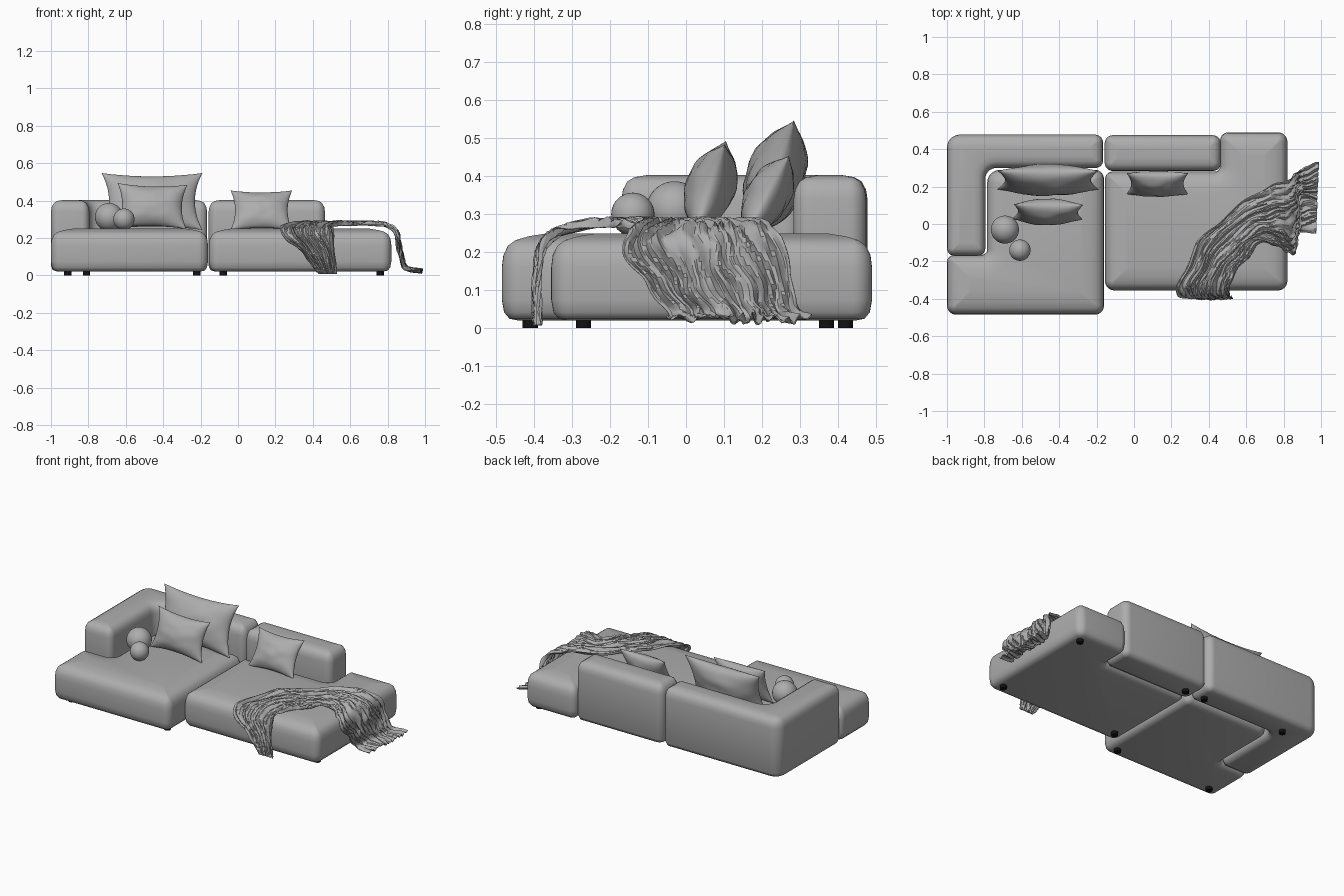
import bpy, bmesh, math
from mathutils import Vector, Matrix, noise

cube = bpy.data.objects.get("Cube")
if cube:
    bpy.data.objects.remove(cube, do_unlink=True)


def material(name, value):
    m = bpy.data.materials.new(name)
    m.use_nodes = True
    col = (value, value, value, 1)
    m.diffuse_color = col
    bsdf = next(n for n in m.node_tree.nodes if n.type == 'BSDF_PRINCIPLED')
    bsdf.inputs["Base Color"].default_value = col
    bsdf.inputs["Roughness"].default_value = 0.8
    return m


FABRIC = material("grey fabric", 0.42)
BLACK = material("black plastic", 0.006)


def finish(name, bm, mat, angle=40, fix_normals=True):
    if fix_normals:
        bmesh.ops.recalc_face_normals(bm, faces=bm.faces)
    me = bpy.data.meshes.new(name)
    bm.to_mesh(me)
    bm.free()
    me.materials.append(mat)
    me.shade_smooth()
    me.set_sharp_from_angle(angle=math.radians(angle))
    ob = bpy.data.objects.new(name, me)
    bpy.context.collection.objects.link(ob)
    return ob


def rounded_outline(corners, radii, d, steps=7):
    """Right-angled counter-clockwise outline with rounded corners, inset by d."""
    out, n = [], len(corners)
    for i in range(n):
        a, p, b = (Vector(corners[(i + k) % n]) for k in (-1, 0, 1))
        d1, d2 = (p - a).normalized(), (b - p).normalized()
        n1, n2 = Vector((-d1.y, d1.x)), Vector((-d2.y, d2.x))
        r = radii[i]
        if d1.cross(d2) > 0:
            c, rad = p + (n1 + n2) * max(r, d + 0.003), -max(r - d, 0.003)
        else:
            c, rad = p - (n1 + n2) * r, r + d
        for k in range(steps + 1):
            t = math.pi / 2 * k / steps
            out.append(c + (n1 * math.cos(t) + n2 * math.sin(t)) * rad)
    return out


def upholstered(name, corners, radii, profile):
    """Loft the outline through (inset, height) rings and cap both ends."""
    bm = bmesh.new()
    rings = [[bm.verts.new((p.x, p.y, z)) for p in rounded_outline(corners, radii, d)]
             for d, z in profile]
    n = len(rings[0])
    for lo, hi in zip(rings, rings[1:]):
        for i in range(n):
            j = (i + 1) % n
            bm.faces.new((lo[i], lo[j], hi[j], hi[i]))
    bm.faces.new(rings[0][::-1])
    bm.faces.new(rings[-1])
    return finish(name, bm, FABRIC, 50)


SEAT = [(.045, .02), (.02, .025), (.006, .042), (0, .075), (0, .16), (.004, .192),
        (.016, .217), (.036, .232), (.07, .242), (.12, .25)]
BACK = [(.035, .02), (.01, .028), (0, .05), (0, .34), (.004, .365), (.016, .387),
        (.035, .398), (.065, .403)]

# Seat bases
upholstered("right_seat",
            [(-1, -.485), (-.16, -.485), (-.16, .29), (-.785, .29), (-.785, -.165), (-1, -.165)],
            [.05, .05, .05, .07, .03, .04], SEAT)
upholstered("left_seat",
            [(-.155, -.355), (.82, -.355), (.82, .49), (.46, .49), (.46, .28), (-.155, .28)],
            [.05, .05, .05, .045, .03, .04], SEAT)
# Corner back with arm, and straight back
upholstered("corner_backrest",
            [(-1, -.17), (-.795, -.17), (-.795, .3), (-.165, .3), (-.165, .478), (-1, .478)],
            [.04, .04, .06, .04, .045, .07], BACK)
upholstered("straight_backrest",
            [(-.157, .283), (.465, .283), (.465, .475), (-.157, .475)], [.045] * 4, BACK)

# Feet
for i, (x, y) in enumerate([(-.91, -.41), (-.22, -.41), (-.22, .37), (-.81, .37),
                            (-.08, -.27), (.76, -.27), (-.08, .37), (.76, .42)]):
    bm = bmesh.new()
    bmesh.ops.create_cone(bm, cap_ends=True, segments=20, radius1=.02, radius2=.02, depth=.026,
                          matrix=Matrix.Translation((x, y, .013)))
    finish(f"foot_{i + 1}", bm, BLACK)


def cushion(name, center, w, h, thick, lean, roll=0, n=22):
    """Square scatter cushion with pinched edges and pointed corners."""
    bm = bmesh.new()
    for side in (-1, 1):
        grid = []
        for i in range(n + 1):
            u = math.sin(math.pi / 2 * (2 * i / n - 1))
            row = []
            for j in range(n + 1):
                v = math.sin(math.pi / 2 * (2 * j / n - 1))
                x = w / 2 * u * (1 - .15 * (1 - v * v))
                z = h / 2 * v * (1 - .13 * (1 - u * u))
                puff = max(0, (1 - u ** 2) * (1 - v ** 2)) ** .55
                crease = 1 + .12 * noise.noise(Vector((u * 2.5, v * 2.5, side + w * 9)))
                row.append(bm.verts.new((x, side * thick / 2 * puff * crease, z)))
            grid.append(row)
        for i in range(n):
            for j in range(n):
                bm.faces.new((grid[i][j], grid[i + 1][j], grid[i + 1][j + 1], grid[i][j + 1]))
    bmesh.ops.remove_doubles(bm, verts=bm.verts, dist=.0004)
    m = (Matrix.Translation(center) @ Matrix.Rotation(-math.radians(lean), 4, 'X')
         @ Matrix.Rotation(math.radians(roll), 4, 'Y'))
    bmesh.ops.transform(bm, matrix=m, verts=bm.verts)
    finish(name, bm, FABRIC, 60)


cushion("large_cushion", (-.46, .235, .395), .54, .32, .155, 18)
cushion("front_cushion", (-.46, .065, .37), .375, .25, .13, 18, 1.5)
cushion("left_cushion", (.125, .215, .348), .33, .24, .115, 28)

# Ball pillows
for name, r, c in [("large_ball_pillow", .075, (-.69, -.03, .312)),
                   ("small_ball_pillow", .057, (-.61, -.14, .3))]:
    bm = bmesh.new()
    bmesh.ops.create_uvsphere(bm, u_segments=32, v_segments=20, radius=r,
                              matrix=Matrix.Translation(c))
    finish(name, bm, FABRIC)

# Throw blanket: two edge paths, from the floor in front, over the seat, to the floor at the side
EDGE_A = [(.43, -.375, .008), (.34, -.375, .12), (.23, -.358, .215), (.26, -.26, .258),
          (.36, -.08, .262), (.52, .07, .264), (.70, .19, .262), (.825, .25, .235),
          (.855, .28, .12), (.89, .30, .03), (.985, .33, .006)]
EDGE_B = [(.53, -.375, .008), (.52, -.375, .12), (.51, -.358, .22), (.54, -.27, .258),
          (.62, -.16, .262), (.70, -.10, .264), (.78, -.13, .258), (.828, -.17, .225),
          (.85, -.11, .12), (.88, -.05, .03), (.97, -.05, .006)]


def spline(points, t):
    """Catmull-Rom position at t in 0..1."""
    n = len(points) - 1
    i = min(int(t * n), n - 1)
    f = t * n - i
    p0, p1, p2, p3 = (Vector(points[min(max(i + k, 0), n)]) for k in (-1, 0, 1, 2))
    return .5 * (2 * p1 + (p2 - p0) * f + (2 * p0 - 5 * p1 + 4 * p2 - p3) * f * f
                 + (3 * p1 - p0 - 3 * p2 + p3) * f ** 3)


NS, NT = 110, 64
bm = bmesh.new()
grid = []
for i in range(NS + 1):
    s = i / NS
    a, b = spline(EDGE_A, s), spline(EDGE_B, s)
    row = []
    for j in range(NT + 1):
        t = j / NT
        wob = .07 * noise.noise(Vector((s * 14, t * 3, 4)))
        row.append(bm.verts.new(a.lerp(b, t + wob)))
    grid.append(row)
for i in range(NS):
    for j in range(NT):
        bm.faces.new((grid[i][j], grid[i][j + 1], grid[i + 1][j + 1], grid[i + 1][j]))
bm.normal_update()
moves = []
for i in range(NS + 1):
    for j in range(NT + 1):
        s, t = i / NS, j / NT
        warp = .12 * noise.noise(Vector((s * 5, t * 2, 7)))
        fold = 1 - abs(noise.noise(Vector(((t + warp) * 13, s * 5, 1)))) * 2.2
        fine = noise.noise(Vector(((t + warp) * 30, s * 16, 2)))
        moves.append((grid[i][j], grid[i][j].normal * (.004 + .022 * max(fold, 0) + .007 * fine)))
for v, off in moves:
    v.co += off
    v.co.z = max(v.co.z, .002)
    v.co.x = min(v.co.x, .997)
throw = finish("throw_blanket", bm, FABRIC, 25, fix_normals=False)
solid = throw.modifiers.new("thickness", 'SOLIDIFY')
solid.thickness = .003
solid.offset = 1
